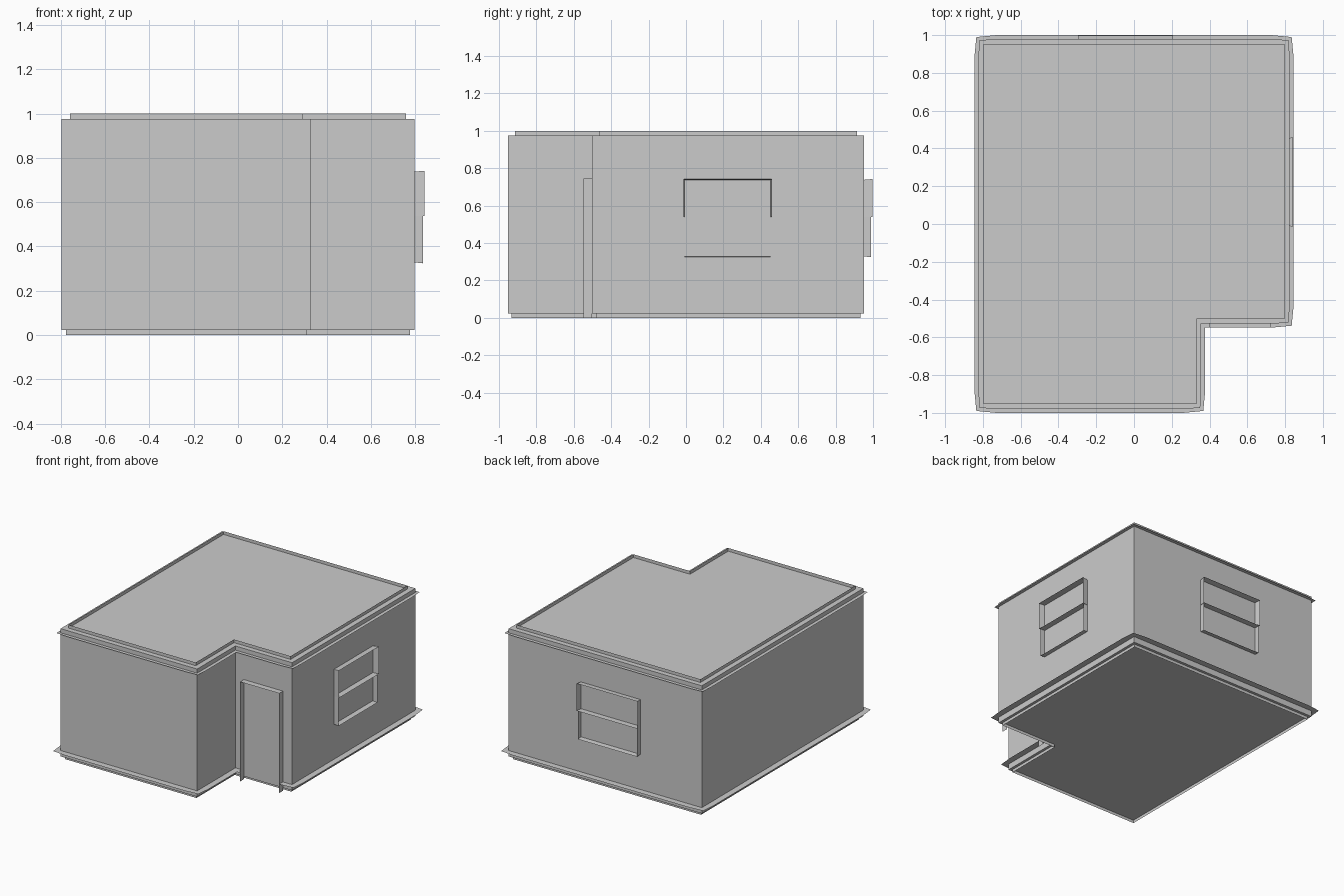
import bpy, bmesh
from mathutils import Vector

if "Cube" in bpy.data.objects:
    bpy.data.objects.remove(bpy.data.objects["Cube"])

grey = bpy.data.materials.new("plain grey")
grey.diffuse_color = (0.6, 0.6, 0.6, 1)
grey.use_nodes = True
grey.node_tree.nodes["Principled BSDF"].inputs["Base Color"].default_value = grey.diffuse_color

# L-shaped plan, counter-clockwise from the front left corner
X, Y, NX, NY = 0.798, 0.953, 0.33, -0.502
PLAN = [Vector(p) for p in ((-X, -Y), (NX, -Y), (NX, NY), (X, NY), (X, Y), (-X, Y))]
Z0, Z1 = 0.022, 0.976
DOOR_L, DOOR_R, DOOR_H = 0.40, 0.723, 0.744


def make(name, faces):
    """One object from a list of polygons, welding shared points."""
    bm = bmesh.new()
    for f in faces:
        bm.faces.new([bm.verts.new(p) for p in f])
    bmesh.ops.remove_doubles(bm, verts=bm.verts, dist=1e-5)
    me = bpy.data.meshes.new(name)
    bm.to_mesh(me)
    bm.free()
    me.materials.append(grey)
    ob = bpy.data.objects.new(name, me)
    bpy.context.collection.objects.link(ob)
    return ob


def outward(a, b):
    d = (b - a).normalized()
    return Vector((d.y, -d.x))


def offset_plan(d):
    n = len(PLAN)
    return [p + d * (outward(PLAN[i - 1], p) + outward(p, PLAN[(i + 1) % n]))
            for i, p in enumerate(PLAN)]


def band(pts, z0, z1):
    """Upright strip round a closed outline."""
    return [[(*a, z0), (*b, z0), (*b, z1), (*a, z1)]
            for a, b in zip(pts, pts[1:] + pts[:1])]


# Walls with flat roof and floor
make("house_walls", band(PLAN, Z0, Z1)
     + [[(*p, Z1) for p in PLAN], [(*p, Z0) for p in reversed(PLAN)]])

# Thin upright rims above the roof and below the floor
make("roof_rim", band(offset_plan(-0.038), Z1, 1.0))
make("base_rim", band(offset_plan(-0.02), 0.0, Z0))


def ledge(name, z, d, gap=False):
    """Thin level ledge round the walls, drawn in slightly at the corners."""
    inner, outer = [], []
    n = len(PLAN)
    for k in range(n):
        i = (k + 3) % n                       # start right of the door
        p, prev, nxt = PLAN[i], PLAN[i - 1], PLAN[(i + 1) % n]
        n1, n2 = outward(prev, p), outward(p, nxt)
        before = p + (prev - p).normalized() * 0.07
        after = p + (nxt - p).normalized() * 0.07
        inner += [before, p, after]
        outer += [before + n1 * d, p + (n1 + n2) * d * 0.78, after + n2 * d]
        if i == 2:                            # inside corner keeps a full mitre
            outer[-3:] = [before + n1 * d, p + (n1 + n2) * d, after + n2 * d]
    if gap:                                   # leave the doorway open
        inner = [Vector((DOOR_R, NY))] + inner[1:-1] + [Vector((DOOR_L, NY))]
        outer = [Vector((DOOR_R, NY - d))] + outer[1:-1] + [Vector((DOOR_L, NY - d))]
    else:
        inner.append(inner[0])
        outer.append(outer[0])
    make(name, [[(*inner[i], z), (*outer[i], z), (*outer[i + 1], z), (*inner[i + 1], z)]
                for i in range(len(inner) - 1)])


ledge("base_ledge", 0.066, 0.047, gap=True)
ledge("roof_ledge", 0.945, 0.026)

# Door casing: two jambs and a head standing out from the wall
yo = NY - 0.045
casing = [[(x, NY, 0), (x, yo, 0), (x, yo, DOOR_H), (x, NY, DOOR_H)] for x in (DOOR_L, DOOR_R)]
casing.append([(DOOR_L, NY, DOOR_H), (DOOR_L, yo, DOOR_H),
               (DOOR_R, yo, DOOR_H), (DOOR_R, NY, DOOR_H)])
make("door_casing", casing)


def window(name, a, b, place):
    """Open sash frame; place(u, depth, z) maps it on to a wall."""
    top, mid, low = 0.738, 0.538, 0.328
    up, dn, s = 0.045, 0.037, 0.007           # depths and splay of the sashes
    faces = []
    for u, sgn in ((a, -1), (b, 1)):
        faces.append([(u, 0, mid), (u + sgn * s, up, mid), (u + sgn * s, up, top + 0.004), (u, 0, top)])
        faces.append([(u, 0, low), (u, dn, low - 0.004), (u, dn, mid), (u, 0, mid)])
    faces.append([(a, 0, top), (a - s, up, top + 0.004), (b + s, up, top + 0.004), (b, 0, top)])
    faces.append([(a, 0, mid), (a - s, up, mid), (b + s, up, mid), (b, 0, mid)])
    faces.append([(a, 0, low), (a, dn, low - 0.004), (b, dn, low - 0.004), (b, 0, low)])
    make(name, [[place(*p) for p in f] for f in faces])


window("right_window", -0.007, 0.452, lambda u, d, z: (X + d, u, z))
window("back_window", -0.29, 0.20, lambda u, d, z: (u, Y + d, z))
